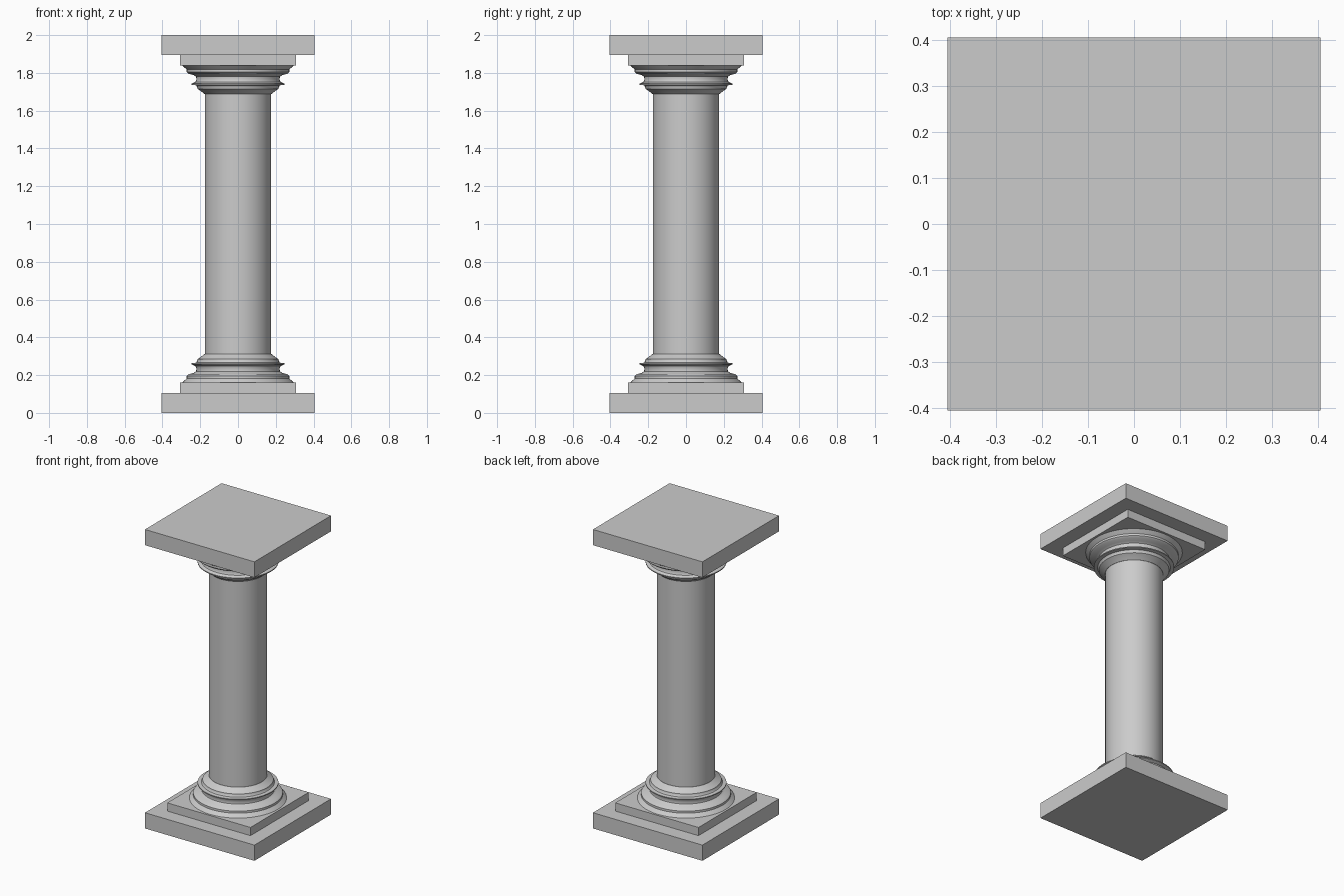
import bpy, bmesh
from math import cos, sin, tau

if "Cube" in bpy.data.objects:
    bpy.data.objects.remove(bpy.data.objects["Cube"])

MID = 1.0      # the column is symmetric about this height
SIDES = 48


def add_object(name, bm, mirrored=True):
    bmesh.ops.recalc_face_normals(bm, faces=bm.faces)
    mesh = bpy.data.meshes.new(name)
    bm.to_mesh(mesh)
    bm.free()
    ob = bpy.data.objects.new(name, mesh)
    bpy.context.collection.objects.link(ob)
    ob.location.z = MID
    if mirrored:
        mod = ob.modifiers.new("top_copy", 'MIRROR')
        mod.use_axis = (False, False, True)
        mod.use_mirror_merge = False
    return ob


def slab(name, half, z0, z1):
    bm = bmesh.new()
    bmesh.ops.create_cube(bm, size=1)
    for v in bm.verts:
        v.co.x *= 2 * half
        v.co.y *= 2 * half
        v.co.z = (z1 if v.co.z > 0 else z0) - MID
    return add_object(name, bm)


def lathe(name, profile, mirrored=True):
    bm = bmesh.new()
    rings = [[bm.verts.new((r * cos(tau * i / SIDES), r * sin(tau * i / SIDES), z - MID))
              for i in range(SIDES)] for r, z in profile]
    for a, b in zip(rings, rings[1:]):
        for i in range(SIDES):
            j = (i + 1) % SIDES
            bm.faces.new((a[i], a[j], b[j], b[i]))
    bm.faces.new(rings[0])
    bm.faces.new(rings[-1])
    ob = add_object(name, bm, mirrored)
    bpy.ops.object.select_all(action='DESELECT')
    ob.select_set(True)
    bpy.context.view_layer.objects.active = ob
    bpy.ops.object.shade_smooth_by_angle(angle=0.6)
    return ob


# Square slabs at the foot, mirrored to the head
slab("outer_slab", 0.405, 0.0, 0.105)
slab("inner_slab", 0.308, 0.105, 0.16)

# Turned moulding: wide foot, hollow neck, thin lip, upper roll
lathe("moulding", [
    (0.295, 0.16), (0.283, 0.172), (0.272, 0.182), (0.272, 0.196),
    (0.262, 0.205), (0.235, 0.211), (0.222, 0.22), (0.220, 0.235),
    (0.226, 0.248), (0.245, 0.257), (0.245, 0.263), (0.222, 0.266),
    (0.216, 0.274), (0.215, 0.284), (0.203, 0.292), (0.188, 0.303),
    (0.177, 0.312)])

# Plain round shaft
lathe("shaft", [(0.176, 0.30), (0.176, 1.70)], mirrored=False)
